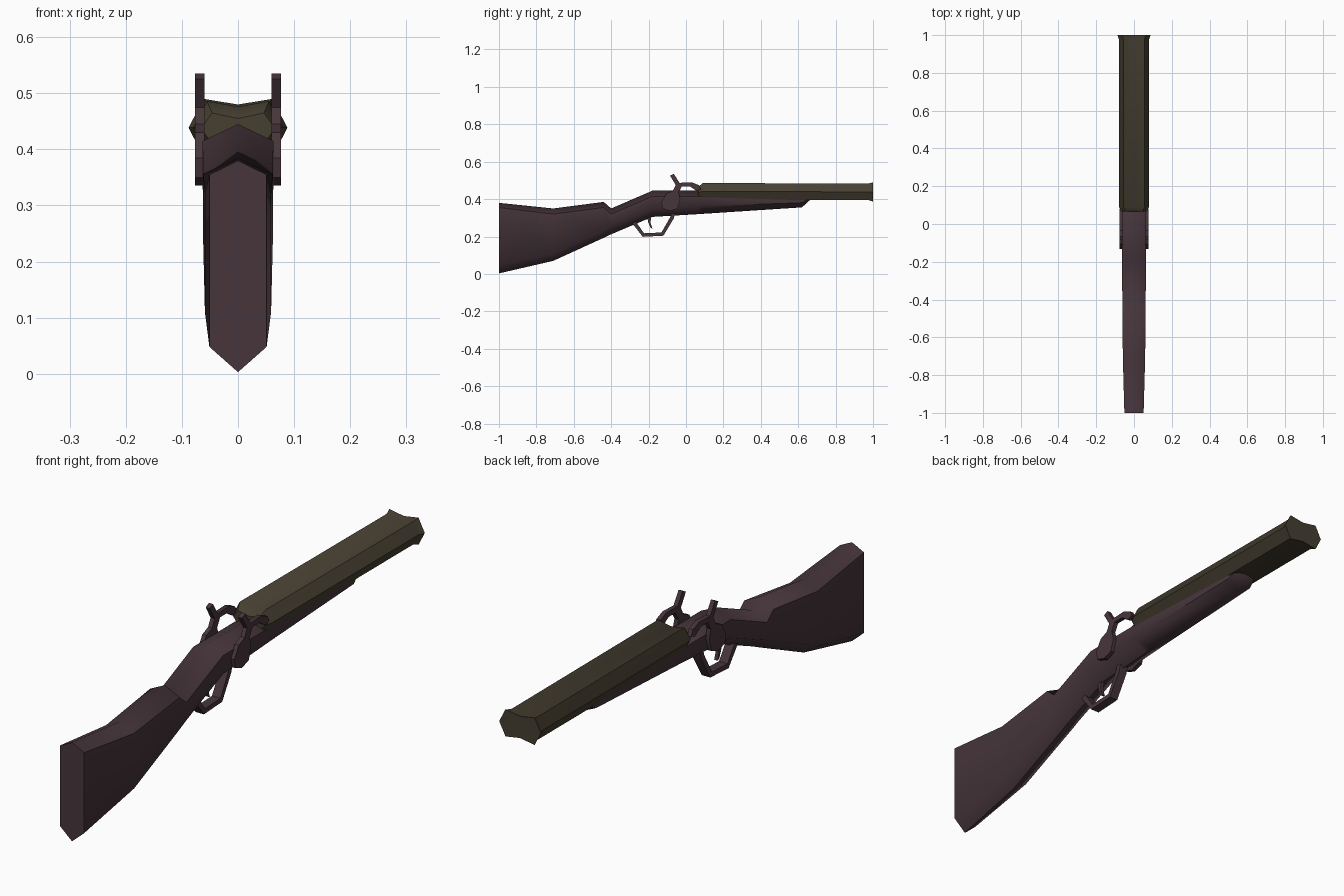
import bpy, bmesh, math
from mathutils import Vector

cube = bpy.data.objects.get("Cube")
if cube:
    bpy.data.objects.remove(cube, do_unlink=True)


def material(name, rgb):
    m = bpy.data.materials.new(name)
    m.use_nodes = True
    m.diffuse_color = (*rgb, 1)
    m.node_tree.nodes["Principled BSDF"].inputs["Base Color"].default_value = (*rgb, 1)
    return m


WOOD = material("dark plum wood", (0.062, 0.036, 0.043))
METAL = material("aged bronze", (0.062, 0.050, 0.031))


def finish(bm, name, mat, angle=60):
    bmesh.ops.recalc_face_normals(bm, faces=bm.faces)
    mesh = bpy.data.meshes.new(name)
    bm.to_mesh(mesh)
    bm.free()
    mesh.materials.append(mat)
    ob = bpy.data.objects.new(name, mesh)
    bpy.context.collection.objects.link(ob)
    bpy.ops.object.select_all(action='DESELECT')
    ob.select_set(True)
    bpy.context.view_layer.objects.active = ob
    bpy.ops.object.shade_smooth_by_angle(angle=math.radians(angle))
    return ob


def loft(name, rings, mat, angle=60):
    """Skin a list of equal-length closed rings and cap both ends."""
    bm = bmesh.new()
    rows = [[bm.verts.new(p) for p in ring] for ring in rings]
    n = len(rows[0])
    for a, b in zip(rows, rows[1:]):
        for i in range(n):
            j = (i + 1) % n
            bm.faces.new((a[i], a[j], b[j], b[i]))
    bm.faces.new(rows[0])
    bm.faces.new(rows[-1])
    return finish(bm, name, mat, angle)


def stock_ring(y, top, bottom, half, ridge=0.03, keel=0.04):
    """Six-sided section with a ridge on top and a keel below."""
    return [(0, y, top), (half, y, top - ridge), (half, y, bottom + keel),
            (0, y, bottom), (-half, y, bottom + keel), (-half, y, top - ridge)]


def barrel_ring(y, half, top, bottom):
    """Pair of barrels as one section, with a shallow groove above and below."""
    mid, inner = (top + bottom) / 2, half * 0.7
    return [(0, y, top - 0.01), (inner, y, top), (half, y, mid), (inner, y, bottom),
            (0, y, bottom + 0.01), (-inner, y, bottom), (-half, y, mid), (-inner, y, top)]


def plate(name, outline, x0, x1, mat):
    """Side outline (y, z) given thickness along x."""
    bm = bmesh.new()
    face = bm.faces.new([bm.verts.new((x0, y, z)) for y, z in outline])
    ext = bmesh.ops.extrude_face_region(bm, geom=[face])
    for v in ext["geom"]:
        if isinstance(v, bmesh.types.BMVert):
            v.co.x = x1
    return finish(bm, name, mat, 35)


# Butt, wrist and fore-end in one piece
loft("stock", [
    stock_ring(-1.00, 0.38, 0.003, 0.051, 0.025, 0.045),
    stock_ring(-0.71, 0.35, 0.07, 0.059),
    stock_ring(-0.44, 0.385, 0.193, 0.062),
    stock_ring(-0.40, 0.35, 0.212, 0.062),
    stock_ring(-0.18, 0.445, 0.305, 0.063),
    stock_ring(0.07, 0.445, 0.32, 0.063),
    stock_ring(0.10, 0.425, 0.322, 0.063, 0.015),
    stock_ring(0.62, 0.42, 0.356, 0.055, 0.01, 0.025),
    stock_ring(0.66, 0.42, 0.392, 0.045, 0.01, 0.01)], WOOD)

# Twin barrels with a flared muzzle
loft("barrels", [
    barrel_ring(0.065, 0.066, 0.465, 0.41),
    barrel_ring(0.09, 0.079, 0.486, 0.395),
    barrel_ring(0.975, 0.079, 0.483, 0.395),
    barrel_ring(1.00, 0.088, 0.49, 0.387)], METAL, 50)

# Hammers, one on each side
hammer = [(-0.125, 0.35), (-0.085, 0.336), (-0.045, 0.35), (-0.03, 0.40), (-0.04, 0.435),
          (-0.022, 0.468), (0.02, 0.468), (0.055, 0.445), (0.08, 0.452), (0.068, 0.475),
          (0.03, 0.49), (-0.035, 0.487), (-0.065, 0.535), (-0.085, 0.525),
          (-0.055, 0.475), (-0.07, 0.445), (-0.105, 0.43), (-0.132, 0.385)]
for side, label in ((1, "left"), (-1, "right")):
    plate(label + "_hammer", hammer, side * 0.06, side * 0.077, WOOD)

# Trigger guard: a bent strap under the wrist
path = [Vector(p) for p in ((-0.29, 0.29), (-0.268, 0.262), (-0.228, 0.208),
                            (-0.126, 0.213), (-0.075, 0.30), (-0.068, 0.325))]
rings = []
for i, p in enumerate(path):
    d = (path[min(i + 1, len(path) - 1)] - path[max(i - 1, 0)]).normalized()
    n = Vector((-d.y, d.x)) * 0.01
    rings.append([(s * 0.018, p.x + k * n.x, p.y + k * n.y)
                  for s, k in ((-1, -1), (1, -1), (1, 1), (-1, 1))])
loft("trigger_guard", rings, WOOD, 35)

# Trigger
plate("trigger", [(-0.208, 0.31), (-0.185, 0.31), (-0.19, 0.275), (-0.18, 0.243),
                  (-0.19, 0.247), (-0.202, 0.275)], -0.007, 0.007, WOOD)
